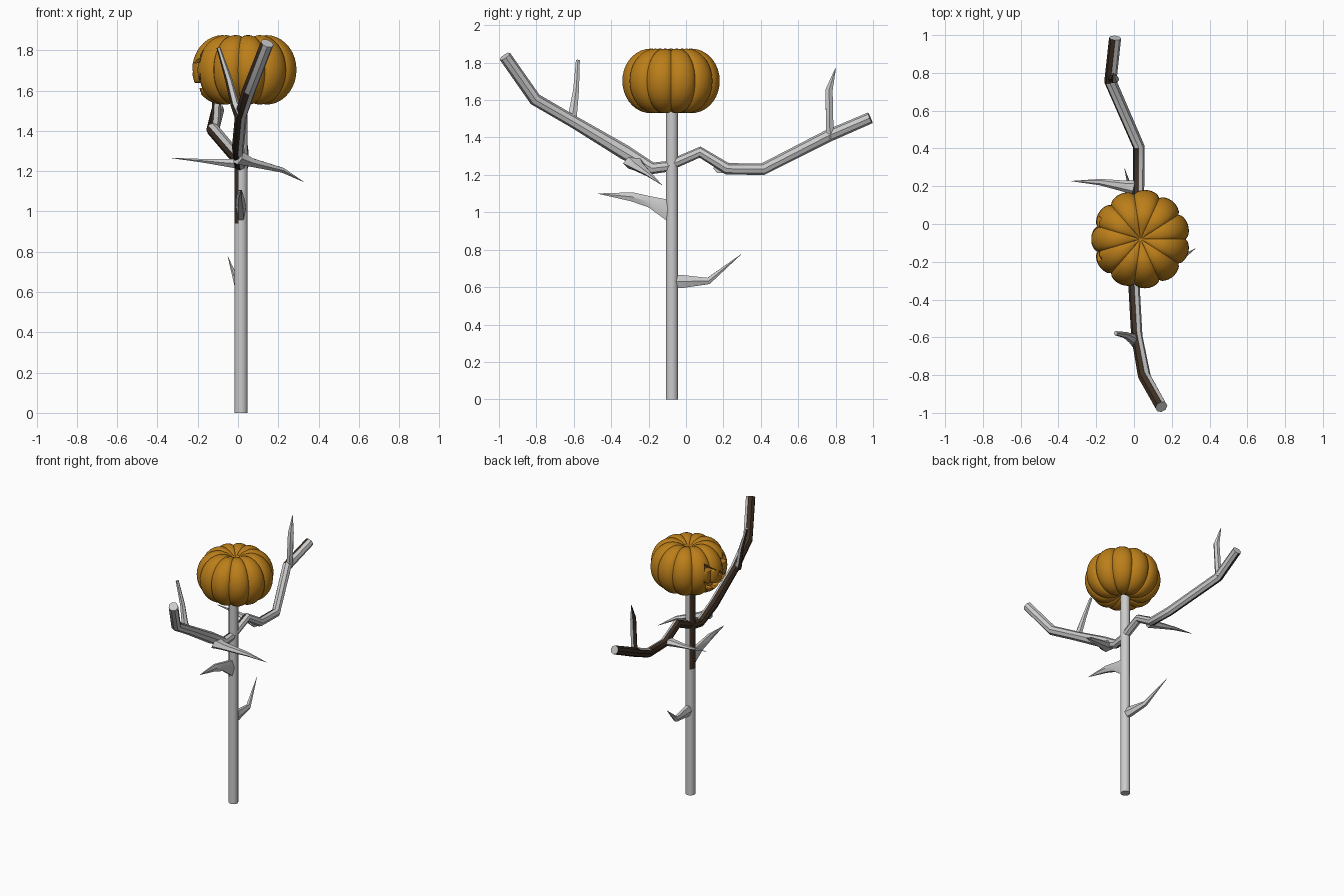
import bpy, bmesh, math
from mathutils import Vector

if "Cube" in bpy.data.objects:
    bpy.data.objects.remove(bpy.data.objects["Cube"])


def material(name, rgb):
    m = bpy.data.materials.new(name)
    m.diffuse_color = (*rgb, 1)
    m.use_nodes = True
    m.node_tree.nodes["Principled BSDF"].inputs["Base Color"].default_value = m.diffuse_color
    return m


ORANGE = material("orange", (0.5, 0.21, 0.01))
BROWN = material("dark_bark", (0.05, 0.03, 0.018))
GREY = material("grey_wood", (0.8, 0.8, 0.8))


def finish(bm, name, mats, angle):
    bmesh.ops.recalc_face_normals(bm, faces=bm.faces[:])
    me = bpy.data.meshes.new(name)
    bm.to_mesh(me)
    bm.free()
    for m in mats:
        me.materials.append(m)
    ob = bpy.data.objects.new(name, me)
    bpy.context.collection.objects.link(ob)
    bpy.ops.object.select_all(action='DESELECT')
    ob.select_set(True)
    bpy.context.view_layer.objects.active = ob
    bpy.ops.object.shade_smooth_by_angle(angle=math.radians(angle))
    return ob


def limb(name, pts, radii, sides=8, ref=(1, 0, 0), bark_from=None):
    """Tube along pts; each radius is (along ref, across ref). Bark colours the -x side."""
    pts = [Vector(p) for p in pts]
    bm = bmesh.new()
    rings = []
    for i, p in enumerate(pts):
        t = Vector()
        if i > 0:
            t += (p - pts[i - 1]).normalized()
        if i < len(pts) - 1:
            t += (pts[i + 1] - p).normalized()
        t.normalize()
        u = Vector(ref)
        u = (u - t * u.dot(t)).normalized()
        v = t.cross(u)
        a, b = radii[i]
        rings.append([bm.verts.new(p + u * a * math.cos(k * math.tau / sides)
                                   + v * b * math.sin(k * math.tau / sides)) for k in range(sides)])
    for r0, r1 in zip(rings, rings[1:]):
        for k in range(sides):
            j = (k + 1) % sides
            bm.faces.new((r0[k], r0[j], r1[j], r1[k]))
    bm.faces.new(rings[0])
    bm.faces.new(rings[-1])
    bmesh.ops.recalc_face_normals(bm, faces=bm.faces[:])
    if bark_from is not None:
        for f in bm.faces:
            if f.normal.x < -0.35 and f.calc_center_median().z > bark_from:
                f.material_index = 1
    return finish(bm, name, [GREY, BROWN], 35)


R = 0.033
# Upright pole
limb("pole", [(.015, -.075, 0), (.015, -.075, .94), (.015, -.075, 1.6)], [(R, R)] * 3, 16, bark_from=.95)

# Two arms
limb("front_arm", [(.015, -.06, 1.25), (.01, -.18, 1.235), (.0, -.326, 1.32), (.015, -.594, 1.48),
                   (.055, -.807, 1.604), (.145, -.968, 1.834)],
     [(.028, .028), (.03, .032), (.03, .04), (.03, .033), (.034, .034), (R, R)], bark_from=0)
limb("back_arm", [(.015, -.09, 1.25), (.02, .075, 1.322), (.025, .22, 1.233), (.025, .41, 1.23),
                  (-.125, .755, 1.406), (-.10, .985, 1.505)],
     [(.03, .028), (.03, .03), (.03, .031), (.031, .032), (.033, .033), (.032, .031)], bark_from=0)

# Twigs rising from the arms
limb("front_twig", [(.01, -.62, 1.48), (-.015, -.605, 1.53), (-.045, -.588, 1.65), (-.097, -.578, 1.813)],
     [(.03, .04), (.022, .026), (.018, .018), (.01, .012)], 6, bark_from=0)
limb("back_twig", [(-.12, .775, 1.40), (-.11, .768, 1.46), (-.1, .765, 1.655), (-.11, .80, 1.77)],
     [(.028, .03), (.023, .023), (.022, .022), (.002, .002)], 6, bark_from=0)

# Thorns on the arms
limb("right_thorn", [(0, -.28, 1.27), (.06, -.255, 1.245), (.22, -.2, 1.205), (.325, -.13, 1.147)],
     [(.06, .04), (.04, .025), (.018, .014), (.001, .001)], 6, ref=(0, 1, 0))
limb("left_thorn", [(.02, .19, 1.235), (-.05, .2, 1.24), (-.18, .222, 1.252), (-.33, .227, 1.265)],
     [(.045, .03), (.03, .022), (.017, .01), (.001, .001)], 6, ref=(0, 1, 0))

# Thorns on the pole
limb("front_pole_thorn", [(.015, -.08, 1.01), (.015, -.12, 1.025), (.012, -.19, 1.055), (.01, -.29, 1.083),
                          (.015, -.47, 1.10)],
     [(.024, .07), (.024, .055), (.022, .035), (.016, .028), (.001, .001)], 6)
limb("back_pole_thorn", [(.015, -.06, .63), (.012, -.02, .63), (.0, .12, .633), (-.05, .294, .775)],
     [(.025, .042), (.024, .04), (.018, .02), (.001, .001)], 6)

# Ribbed pumpkin head
CX, CY, CZ, RIBS, STEPS = .035, -.08, 1.7025, 11, 12
profile = [(.025, -.14), (.06, -.16)]
for i in range(19):
    a = math.radians(-90 + 10 * i)
    profile.append((.11 + .152 * math.cos(a), .1725 * math.sin(a)))
profile += [(.06, .16), (.025, .14)]
bm = bmesh.new()
n = RIBS * STEPS
rows = []
for r, z in profile:
    row = []
    for k in range(n):
        th = math.tau * k / n
        f = .91 + .09 * abs(math.sin(RIBS * th / 2)) ** .6
        row.append(bm.verts.new((CX + r * f * math.cos(th), CY + r * f * math.sin(th),
                                 CZ + z * (.4 + .6 * f))))
    rows.append(row)
for r0, r1 in zip(rows, rows[1:]):
    for k in range(n):
        j = (k + 1) % n
        bm.faces.new((r0[k], r0[j], r1[j], r1[k]))
for row, z in ((rows[0], -.135), (rows[-1], .135)):
    tip = bm.verts.new((CX, CY, CZ + z))
    for k in range(n):
        bm.faces.new((row[k], row[(k + 1) % n], tip))
pumpkin = finish(bm, "pumpkin_head", [ORANGE], 35)


# Carved face on the -x side: outlines as (y, z)
def carve(outline):
    bm = bmesh.new()
    face = bm.faces.new([bm.verts.new((-.32, CY + y, z)) for y, z in outline])
    ext = bmesh.ops.extrude_face_region(bm, geom=[face])
    bmesh.ops.translate(bm, vec=(.18, 0, 0), verts=[g for g in ext["geom"] if isinstance(g, bmesh.types.BMVert)])
    cutter = finish(bm, "face_cutter", [ORANGE], 20)
    cutter.hide_render = True
    bpy.context.view_layer.objects.active = pumpkin
    mod = pumpkin.modifiers.new("carve", 'BOOLEAN')
    mod.operation = 'DIFFERENCE'
    mod.solver = 'EXACT'
    mod.object = cutter
    bpy.ops.object.modifier_apply(modifier=mod.name)
    bpy.data.objects.remove(cutter)


for s in (-1, 1):
    carve([(s * .03, 1.735), (s * .125, 1.745), (s * .11, 1.80)])
carve([(-.022, 1.69), (.022, 1.69), (0, 1.73)])
carve([(-.135, 1.68), (-.09, 1.65), (-.07, 1.665), (-.05, 1.642), (-.015, 1.638), (0, 1.657), (.015, 1.638),
       (.05, 1.642), (.07, 1.665), (.09, 1.65), (.135, 1.68), (.1, 1.612), (.06, 1.592), (.045, 1.612),
       (.025, 1.585), (-.025, 1.585), (-.045, 1.612), (-.06, 1.592), (-.1, 1.612)])
